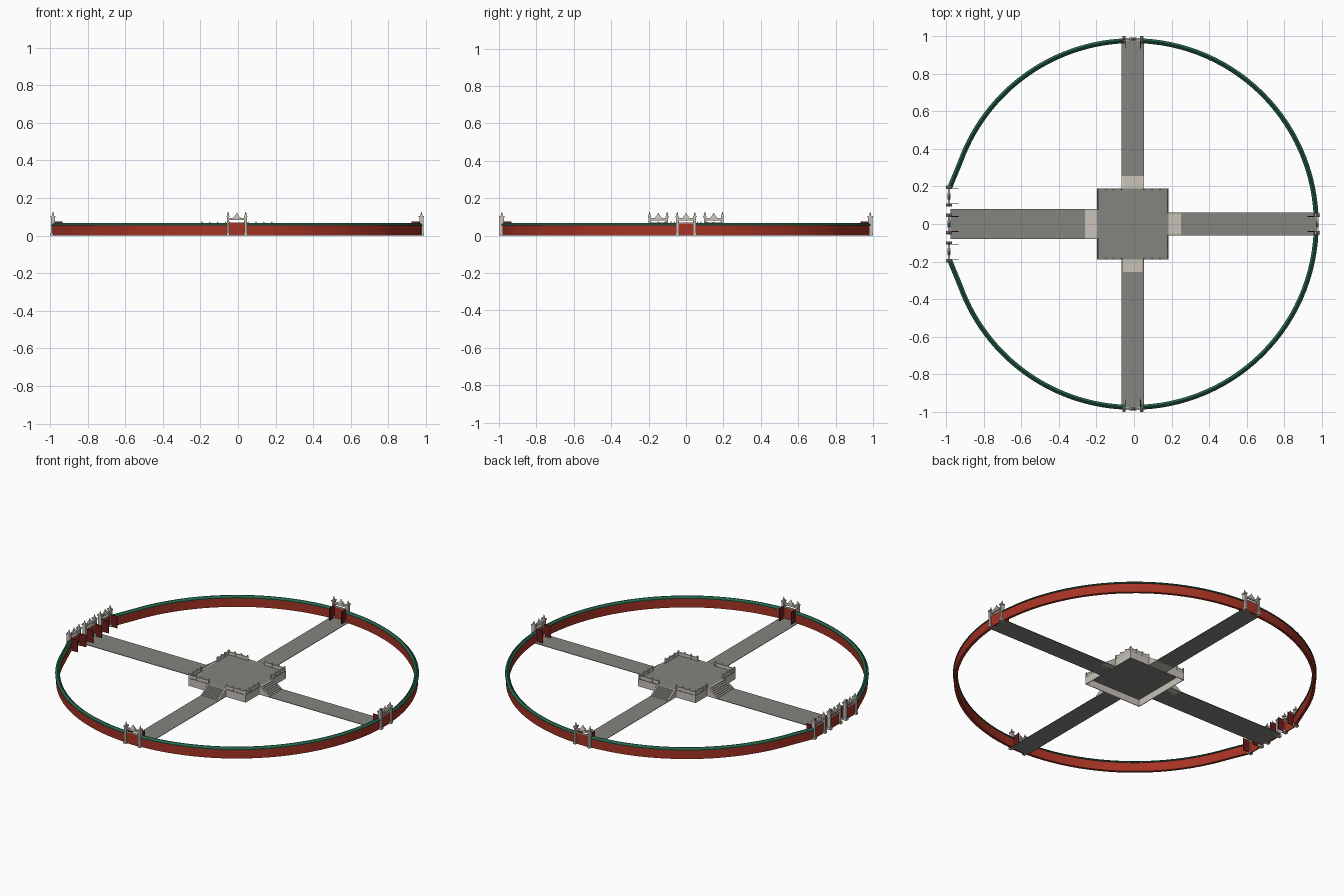
import bpy, bmesh, math
from mathutils import Matrix, Vector

cube = bpy.data.objects.get("Cube")
if cube:
    bpy.data.objects.remove(cube, do_unlink=True)


def material(name, rgb):
    m = bpy.data.materials.new(name)
    m.use_nodes = True
    m.diffuse_color = (*rgb, 1)
    node = next(n for n in m.node_tree.nodes if n.type == 'BSDF_PRINCIPLED')
    node.inputs["Base Color"].default_value = (*rgb, 1)
    node.inputs["Roughness"].default_value = 0.8
    return m


stone = material("pale stone", (0.58, 0.55, 0.49))
paving = material("grey paving", (0.23, 0.23, 0.21))
red = material("wall red", (0.38, 0.033, 0.018))
crimson = material("door crimson", (0.15, 0.012, 0.012))
green = material("tile green", (0.02, 0.13, 0.07))

CX = -0.006            # centre of the ring
HALF = 0.19            # half width of the platform
DECK = 0.045           # height of the platform
RING = 0.976           # radius of the wall


def finish(name, bm, mat):
    bmesh.ops.recalc_face_normals(bm, faces=bm.faces)
    mesh = bpy.data.meshes.new(name)
    bm.to_mesh(mesh)
    bm.free()
    mesh.materials.append(mat)
    obj = bpy.data.objects.new(name, mesh)
    bpy.context.collection.objects.link(obj)
    return obj


def box(bm, frame, x, y, z):
    """Box from three (low, high) ranges in a local frame."""
    mid = Vector([(a + b) / 2 for a, b in (x, y, z)])
    size = [b - a for a, b in (x, y, z)]
    bmesh.ops.create_cube(bm, size=1, matrix=frame @ Matrix.Translation(mid)
                          @ Matrix.Diagonal((*size, 1)))


def spire(bm, frame, x, z, r1, r2, h, sides=4):
    turn = Matrix.Rotation(math.pi / 4, 4, 'Z')
    bmesh.ops.create_cone(bm, cap_ends=True, segments=sides, radius1=r1, radius2=r2, depth=h,
                          matrix=frame @ Matrix.Translation((x, 0, z + h / 2)) @ turn)


def sweep(bm, path, profile):
    """Sweep a closed (offset, height) profile along a ground path."""
    rows = []
    for i, p in enumerate(path):
        a, b = path[max(i - 1, 0)], path[min(i + 1, len(path) - 1)]
        t = (b - a).normalized()
        n = Vector((t.y, -t.x))
        rows.append([bm.verts.new((*(p + n * o), z)) for o, z in profile])
    k = len(profile)
    for r, s in zip(rows, rows[1:]):
        for j in range(k):
            bm.faces.new((r[j], r[(j + 1) % k], s[(j + 1) % k], s[j]))
    bm.faces.new(rows[0])
    bm.faces.new(rows[-1])


def arc(start, end, steps=28):
    angles = [math.radians(start + (end - start) * i / steps) for i in range(steps + 1)]
    return [Vector((CX + RING * math.cos(a), RING * math.sin(a))) for a in angles]


# Ring wall in four arcs, the western ones ending straight at the side gates
east = arc(2.7, 87.3)
west = arc(92.7, 160) + [Vector((-0.98, 0.195))]
mirror = lambda path: [Vector((p.x, -p.y)) for p in path]
wall_shape = [(-0.008, 0), (0.008, 0), (0.008, 0.055), (-0.008, 0.055)]
cap_shape = [(-0.013, 0.053), (0.013, 0.053), (0.013, 0.057), (0.002, 0.067),
             (-0.002, 0.067), (-0.013, 0.057)]
for name, shape, mat in (("ring_wall", wall_shape, red), ("wall_tile_cap", cap_shape, green)):
    bm = bmesh.new()
    for path in (east, west, mirror(east), mirror(west)):
        sweep(bm, path, shape)
    finish(name, bm, mat)


def gate(name, frame):
    """Gate with its outside facing local -y."""
    bm = bmesh.new()
    for s in (-1, 1):
        x = s * 0.047
        box(bm, frame, (x - 0.009, x + 0.009), (-0.015, 0.015), (0, 0.014))
        box(bm, frame, (x - 0.006, x + 0.006), (-0.011, 0.011), (0.014, 0.098))
        box(bm, frame, (x - 0.009, x + 0.009), (-0.014, 0.014), (0.098, 0.105))
        spire(bm, frame, x, 0.105, 0.010, 0.005, 0.008)
        spire(bm, frame, x, 0.113, 0.005, 0.001, 0.014, 8)
    # crossbeams and central pediment
    box(bm, frame, (-0.045, 0.045), (-0.006, 0.006), (0.082, 0.093))
    box(bm, frame, (-0.045, 0.045), (-0.004, 0.004), (0.066, 0.071))
    box(bm, frame, (-0.018, 0.018), (-0.007, 0.007), (0.093, 0.098))
    spire(bm, frame @ Matrix.Diagonal((1, 0.4, 1, 1)), 0, 0.098, 0.024, 0.003, 0.018)
    spire(bm, frame, 0, 0.114, 0.004, 0.001, 0.008, 8)
    finish(name + "_posts", bm, stone)
    # leaves swung inward
    bm = bmesh.new()
    for s in (-1, 1):
        x = s * 0.04
        box(bm, frame, (x - 0.002, x + 0.002), (0.008, 0.052), (0.003, 0.076))
    finish(name + "_doors", bm, crimson)
    bm = bmesh.new()
    box(bm, frame, (-0.042, 0.042), (-0.003, 0.003), (0, 0.066))
    finish(name + "_panel", bm, red)


# Four sides: name, turn, gate distance, path half width, gate offsets
SIDES = [("front", 0, 0.985, 0.06, [0]),
         ("east", 90, 0.982, 0.062, [0]),
         ("back", 180, 0.985, 0.06, [0]),
         ("west", 270, 0.979, 0.08, [-0.148, 0, 0.148])]
STEPS = 7
RUN = 0.066

for name, turn, reach, half, gates in SIDES:
    frame = Matrix.Translation((CX, 0, 0)) @ Matrix.Rotation(math.radians(turn), 4, 'Z')
    for i, offset in enumerate(gates):
        gate(f"{name}_gate_{i + 1}", frame @ Matrix.Translation((offset, -reach, 0)))

    bm = bmesh.new()
    box(bm, frame, (-half, half), (-reach + 0.008, -HALF), (0, 0.003))
    finish(name + "_path", bm, paving)

    # Stairs with sloping cheek walls
    bm = bmesh.new()
    inner = half - 0.008
    for i in range(STEPS):
        y = -HALF - RUN * (1 - i / STEPS)
        box(bm, frame, (-inner, inner), (y, -HALF), (i * DECK / STEPS, (i + 1) * DECK / STEPS))
    for s in (-1, 1):
        ends = []
        for x in (s * inner, s * half):
            ends.append([bm.verts.new(frame @ Vector((x, -HALF - d, z))) for d, z in
                         ((0, 0), (RUN, 0), (RUN, 0.006), (0, DECK + 0.006))])
        for f in ends:
            bm.faces.new(f)
        for j in range(4):
            k = (j + 1) % 4
            bm.faces.new((ends[0][j], ends[0][k], ends[1][k], ends[1][j]))
    finish(name + "_stairs", bm, stone)

    # Platform side and its balustrade, open at the stairs
    bm = bmesh.new()
    box(bm, frame, (-HALF, HALF), (-HALF, -HALF + 0.004), (0, DECK - 0.002))
    finish(name + "_platform_side", bm, stone)
    bm = bmesh.new()
    edge = -HALF + 0.005
    for s in (-1, 1):
        a, b = sorted((s * half, s * (HALF - 0.004)))
        box(bm, frame, (a, b), (edge - 0.002, edge + 0.002), (DECK, DECK + 0.015))
        box(bm, frame, (a, b), (edge - 0.003, edge + 0.003), (DECK + 0.015, DECK + 0.02))
        for i in range(4):
            x = a + (b - a) * i / 3
            box(bm, frame, (x - 0.004, x + 0.004), (edge - 0.004, edge + 0.004),
                (DECK, DECK + 0.026))
            spire(bm, frame @ Matrix.Translation((0, edge, 0)), x, DECK + 0.026,
                  0.004, 0.001, 0.005)
    finish(name + "_balustrade", bm, stone)

# Platform deck, open underneath
bm = bmesh.new()
box(bm, Matrix.Translation((CX, 0, 0)), (-HALF, HALF), (-HALF, HALF), (DECK - 0.004, DECK))
finish("platform_deck", bm, paving)
